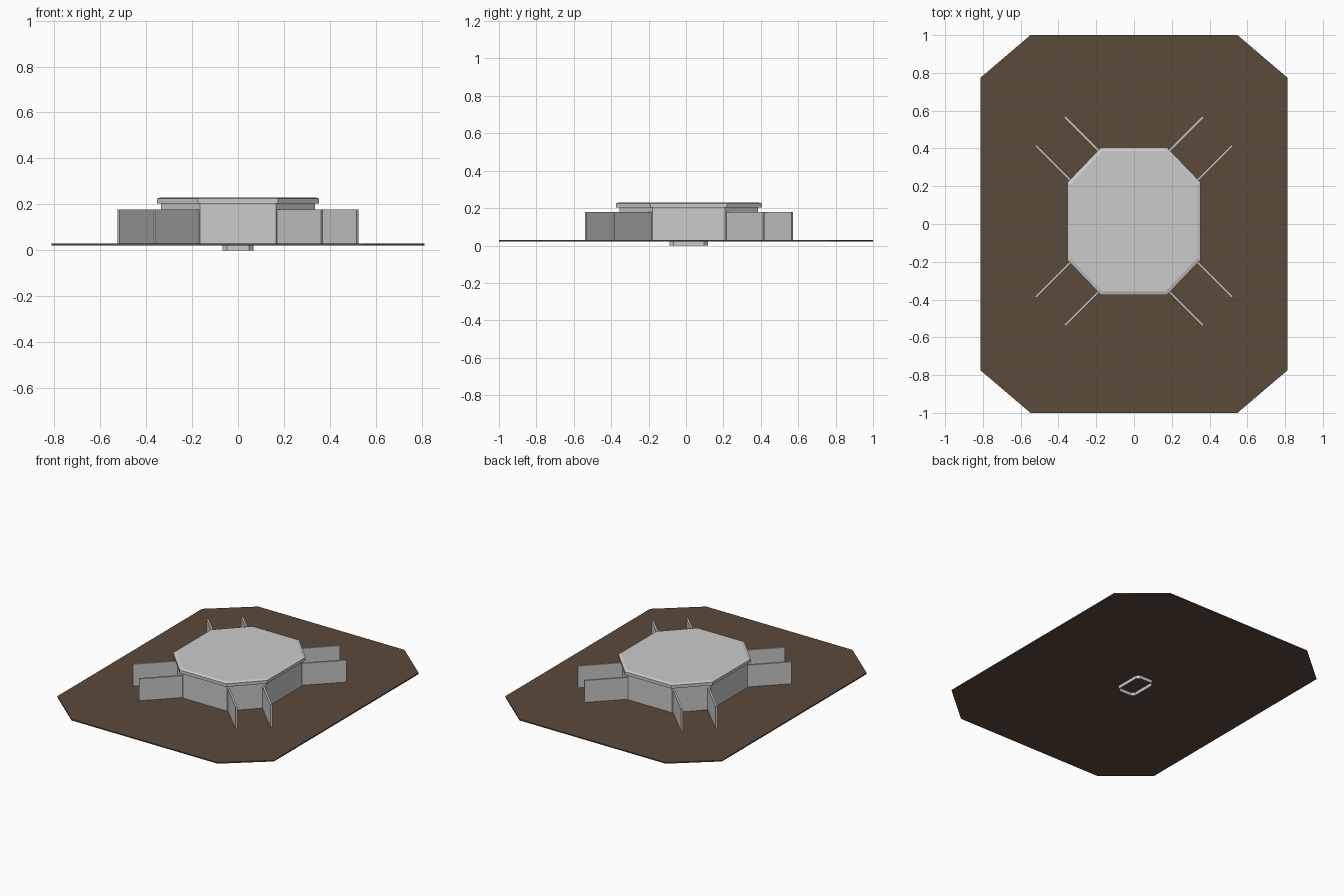
import bpy, bmesh
from math import sqrt

if "Cube" in bpy.data.objects:
    bpy.data.objects.remove(bpy.data.objects["Cube"])

CY = 0.015  # y centre of the raised housing


def new_object(name, bm):
    bmesh.ops.recalc_face_normals(bm, faces=bm.faces)
    mesh = bpy.data.meshes.new(name)
    bm.to_mesh(mesh)
    bm.free()
    obj = bpy.data.objects.new(name, mesh)
    bpy.context.collection.objects.link(obj)
    return obj


def octagon(rx, ry, fx, fy, cy):
    """Rectangle with cut corners; fx, fy are half lengths of the flats."""
    return [(x, y + cy) for x, y in (
        (fx, -ry), (rx, -fy), (rx, fy), (fx, ry),
        (-fx, ry), (-rx, fy), (-rx, -fy), (-fx, -ry))]


def loft(name, rings, closed=False):
    """Skin (outline, z) rings; cap the ends, or join them into a tube."""
    bm = bmesh.new()
    loops = [[bm.verts.new((x, y, z)) for x, y in pts] for pts, z in rings]
    pairs = list(zip(loops, loops[1:]))
    if closed:
        pairs.append((loops[-1], loops[0]))
    else:
        bm.faces.new(loops[0])
        bm.faces.new(loops[-1])
    for a, b in pairs:
        for i in range(8):
            j = (i + 1) % 8
            bm.faces.new((a[i], a[j], b[j], b[i]))
    return new_object(name, bm)


# Dark ground plate
plate_outline = octagon(0.812, 1.0, 0.548, 0.775, 0)
plate = loft("base_plate", [(plate_outline, 0.022), (plate_outline, 0.03)])
brown = bpy.data.materials.new("brown")
brown.diffuse_color = (0.107, 0.067, 0.043, 1)
brown.use_nodes = True
brown.node_tree.nodes["Principled BSDF"].inputs["Base Color"].default_value = brown.diffuse_color
plate.data.materials.append(brown)

# Central housing
body = octagon(0.335, 0.37, 0.165, 0.193, CY)
loft("housing", [(body, 0.029), (body, 0.204)])

# Overhanging lid with a shallow chamfer
lid = octagon(0.353, 0.39, 0.175, 0.205, CY)
lid_top = octagon(0.335, 0.372, 0.167, 0.196, CY)
loft("lid", [(lid, 0.204), (lid, 0.225), (lid_top, 0.231)])

# Short hollow spigot under the plate
outer = octagon(0.067, 0.102, 0.047, 0.082, CY)
inner = octagon(0.062, 0.097, 0.044, 0.079, CY)
loft("bottom_spigot",
     [(outer, 0), (outer, 0.023), (inner, 0.023), (inner, 0)], closed=True)


# Paired diagonal fins on all four corners
def fin(name, start, end, sx, sy, thick=0.012):
    t = thick / 2 / sqrt(2)
    bm = bmesh.new()
    base = [(start[0] - t, start[1] + t), (start[0] + t, start[1] - t),
            (end[0] + t, end[1] - t), (end[0] - t, end[1] + t)]
    face = bm.faces.new([bm.verts.new((x * sx, CY + y * sy, 0.029))
                         for x, y in base])
    ext = bmesh.ops.extrude_face_region(bm, geom=[face], use_keep_orig=True)
    top = [v for v in ext["geom"] if isinstance(v, bmesh.types.BMVert)]
    bmesh.ops.translate(bm, verts=top, vec=(0, 0, 0.149))
    new_object(name, bm)


for sx, side in ((1, "right"), (-1, "left")):
    for sy, end in ((1, "back"), (-1, "front")):
        fin(f"fin_{end}_{side}_inner", (0.172, 0.358), (0.366, 0.552), sx, sy)
        fin(f"fin_{end}_{side}_outer", (0.322, 0.203), (0.52, 0.401), sx, sy)
